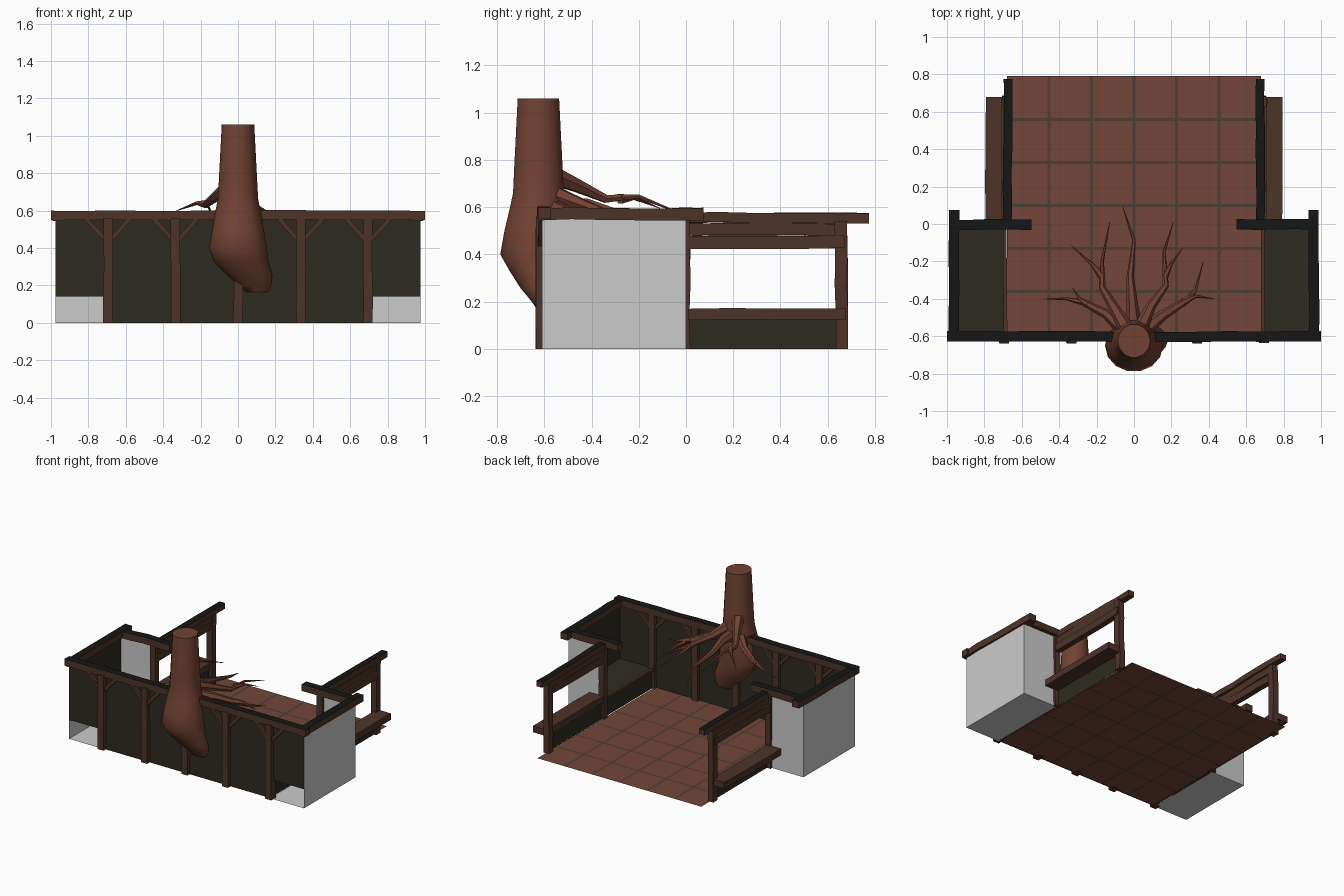
import bpy, bmesh, math, random
from mathutils import Vector

if "Cube" in bpy.data.objects:
    bpy.data.objects.remove(bpy.data.objects["Cube"])

random.seed(4)


def mat(name, rgb):
    m = bpy.data.materials.new(name)
    m.diffuse_color = (*rgb, 1)
    m.use_nodes = True
    m.node_tree.nodes["Principled BSDF"].inputs["Base Color"].default_value = m.diffuse_color
    return m


BARK = mat("bark", (0.17, 0.055, 0.033))
WOOD = mat("timber", (0.075, 0.034, 0.023))
DARK = mat("weathered_top", (0.008, 0.008, 0.008))
WALL = mat("plaster", (0.028, 0.024, 0.016))
TILE = mat("tile", (0.17, 0.062, 0.042))
GROUT = mat("grout", (0.075, 0.05, 0.032))


def finish(bm, name, mats):
    bmesh.ops.recalc_face_normals(bm, faces=bm.faces)
    me = bpy.data.meshes.new(name)
    bm.to_mesh(me)
    bm.free()
    for m in mats:
        me.materials.append(m)
    ob = bpy.data.objects.new(name, me)
    bpy.context.collection.objects.link(ob)
    return ob


def loft(bm, rings):
    loops = [[bm.verts.new(p) for p in r] for r in rings]
    n = len(loops[0])
    for a, b in zip(loops, loops[1:]):
        for i in range(n):
            bm.faces.new((a[i], a[(i + 1) % n], b[(i + 1) % n], b[i]))
    bm.faces.new(loops[0])
    bm.faces.new(loops[-1])


def beam(name, a, b, w, h, cuts=1, wobble=0.003, dark_top=False):
    """Slightly uneven timber from a to b, w across and h deep."""
    a, b = Vector(a), Vector(b)
    d = (b - a).normalized()
    side = d.cross(Vector((0, 0, 1)))
    side = side.normalized() if side.length > 0.01 else Vector((1, 0, 0))
    up = side.cross(d)
    rings = []
    for i in range(cuts + 1):
        c = a.lerp(b, i / cuts) + (side + up) * random.uniform(-wobble, wobble)
        rings.append([c + side * w / 2 * u + up * h / 2 * v
                      for u, v in ((-1, -1), (1, -1), (1, 1), (-1, 1))])
    bm = bmesh.new()
    loft(bm, rings)
    bmesh.ops.recalc_face_normals(bm, faces=bm.faces)
    for f in bm.faces:
        f.material_index = int(dark_top and f.normal.z > 0.7)
    return finish(bm, name, [WOOD, DARK])


def panel(name, pts, m=None):
    bm = bmesh.new()
    bm.faces.new([bm.verts.new(p) for p in pts])
    return finish(bm, name, [m] if m else [])


def side_panel(name, x, y0, y1, z0, z1, m=None):
    return panel(name, [(x, y0, z0), (x, y1, z0), (x, y1, z1), (x, y0, z1)], m)


def cross_panel(name, y, x0, x1, z0, z1, m=None):
    return panel(name, [(x0, y, z0), (x1, y, z0), (x1, y, z1), (x0, y, z1)], m)


def flat_panel(name, z, x0, x1, y0, y1, m=None):
    return panel(name, [(x0, y0, z), (x1, y0, z), (x1, y1, z), (x0, y1, z)], m)


# Tiled floor: grid whose narrow rows are the grout lines
def stops(lo, hi, lines):
    out = [lo]
    for c in lines:
        out += [c - 0.008, c + 0.008]
    return out + [hi]


xs = stops(-0.68, 0.68, [-0.455, -0.227, 0, 0.227, 0.455])
ys = stops(-0.61, 0.79, [-0.36, -0.13, 0.1, 0.33, 0.56])
bm = bmesh.new()
grid = [[bm.verts.new((x, y, 0.002)) for x in xs] for y in ys]
for j in range(len(ys) - 1):
    for i in range(len(xs) - 1):
        f = bm.faces.new((grid[j][i], grid[j][i + 1], grid[j + 1][i + 1], grid[j + 1][i]))
        f.material_index = int(i % 2 == 1 or j % 2 == 1)
finish(bm, "tiled_floor", [TILE, GROUT])

# Front wall, its posts, braces and top rail
cross_panel("front_wall", -0.605, -0.69, 0.69, 0, 0.56, WALL)
beam("front_top_rail", (-1, -0.602, 0.576), (1, -0.602, 0.576), 0.055, 0.05, 12, 0.003, True)
for x in (-0.695, -0.335, 0, 0.335, 0.695):
    beam("front_post", (x, -0.608, 0), (x, -0.608, 0.56), 0.05, 0.055, 4)
    for s in (-1, 1):
        if x:
            beam("front_brace", (x + s * 0.01, -0.606, 0.44), (x + s * 0.115, -0.606, 0.555),
                 0.04, 0.024)

for s in (-1, 1):
    xi, xo = s * 0.69, s * 0.975
    # Alcove: front, bench top, linings and plain outer shell
    cross_panel("alcove_front", -0.605, xi, xo, 0.14, 0.56, WALL)
    flat_panel("alcove_bench", 0.14, xi, xo, -0.605, -0.002, WALL)
    side_panel("alcove_bench_front", s * 0.688, -0.605, 0, 0, 0.14, WALL)
    side_panel("alcove_lining", s * 0.97, -0.605, -0.002, 0.14, 0.55, WALL)
    side_panel("alcove_outer_shell", xo, -0.61, 0, 0, 0.55)
    cross_panel("alcove_back_shell", 0, xi, xo, 0, 0.55)
    flat_panel("alcove_base", 0, xi, xo, -0.61, 0)
    beam("alcove_bench_edge", (xi, -0.59, 0.14), (xi, 0, 0.14), 0.02, 0.02)
    beam("alcove_side_rail", (s * 0.962, -0.625, 0.571), (s * 0.962, 0.075, 0.571),
         0.055, 0.05, 5, 0.003, True)
    beam("alcove_back_rail", (s * 0.548, -0.003, 0.571), (s * 0.985, -0.003, 0.571),
         0.055, 0.05, 4, 0.003, True)
    beam("alcove_post", (s * 0.69, -0.003, 0), (s * 0.69, -0.003, 0.55), 0.045, 0.04, 4)

    # Rear side railing with outboard ledge
    beam("railing_top", (s * 0.675, 0.01, 0.556), (s * 0.675, 0.775, 0.553),
         0.046, 0.042, 6, 0.003, True)
    beam("railing_upper_board", (s * 0.682, 0.01, 0.506), (s * 0.682, 0.672, 0.506),
         0.035, 0.05, 4)
    beam("railing_lower_board", (s * 0.69, 0.01, 0.452), (s * 0.69, 0.672, 0.452),
         0.042, 0.054, 4)
    beam("railing_post", (s * 0.682, 0.658, 0), (s * 0.682, 0.658, 0.54), 0.045, 0.052, 4)
    side_panel("railing_base_panel", s * 0.684, 0, 0.65, 0, 0.14, WALL)
    beam("railing_ledge", (s * 0.735, 0.01, 0.146), (s * 0.735, 0.678, 0.146),
         0.115, 0.048, 4)

# Tree trunk: rings of (z, centre x, centre y, half width x, half width y)
rings = []
for z, cx, cy, rx, ry in [(0.165, 0.1, -0.6, 0.06, 0.03), (0.2, 0.09, -0.605, 0.088, 0.05),
                          (0.26, 0.06, -0.62, 0.122, 0.085), (0.33, 0.015, -0.635, 0.145, 0.115),
                          (0.4, 0, -0.65, 0.155, 0.14), (0.5, 0, -0.642, 0.138, 0.13),
                          (0.6, 0, -0.63, 0.12, 0.118), (0.66, 0, -0.625, 0.108, 0.11),
                          (0.75, 0, -0.625, 0.103, 0.106), (1.06, 0, -0.625, 0.087, 0.09)]:
    rings.append([(cx + rx * math.cos(t), cy + ry * math.sin(t), z)
                  for t in (k * math.tau / 14 for k in range(14))])
bm = bmesh.new()
loft(bm, rings)
trunk = finish(bm, "tree_trunk", [BARK])

# Forked roots reaching into the room: (start radius, path)
roots = [
    (0.04, [(-0.04, -0.58, 0.6), (-0.15, -0.48, 0.56), (-0.27, -0.42, 0.52), (-0.36, -0.4, 0.49), (-0.48, -0.4, 0.45)]),
    (0.02, [(-0.25, -0.43, 0.53), (-0.29, -0.4, 0.52), (-0.33, -0.34, 0.49)]),
    (0.045, [(-0.03, -0.58, 0.74), (-0.1, -0.46, 0.69), (-0.17, -0.34, 0.635), (-0.17, -0.2, 0.645), (-0.13, 0.01, 0.56)]),
    (0.024, [(-0.17, -0.28, 0.635), (-0.22, -0.22, 0.64), (-0.34, -0.11, 0.595)]),
    (0.045, [(0, -0.56, 0.6), (-0.01, -0.42, 0.61), (-0.02, -0.28, 0.57), (0, -0.09, 0.53), (-0.06, 0.09, 0.47)]),
    (0.04, [(0.03, -0.57, 0.66), (0.09, -0.44, 0.61), (0.17, -0.33, 0.57), (0.16, -0.15, 0.56), (0.21, 0.01, 0.52)]),
    (0.02, [(0.165, -0.28, 0.57), (0.2, -0.21, 0.57), (0.26, -0.13, 0.54)]),
    (0.042, [(0.04, -0.58, 0.6), (0.15, -0.49, 0.57), (0.28, -0.41, 0.53), (0.33, -0.35, 0.5), (0.37, -0.2, 0.45)]),
    (0.022, [(0.26, -0.42, 0.54), (0.33, -0.385, 0.53), (0.43, -0.4, 0.51)]),
]
smooth = [trunk]
for r, path in roots:
    cu = bpy.data.curves.new("root_path", 'CURVE')
    cu.dimensions = '3D'
    cu.bevel_depth = r
    cu.bevel_resolution = 1
    cu.use_fill_caps = True
    sp = cu.splines.new('POLY')
    sp.points.add(len(path) - 1)
    for i, p in enumerate(path):
        sp.points[i].co = (*p, 1)
        sp.points[i].radius = max(0.04, 1 - (i / (len(path) - 1)) ** 0.8)
    tmp = bpy.data.objects.new("root_path", cu)
    bpy.context.collection.objects.link(tmp)
    me = bpy.data.meshes.new_from_object(tmp.evaluated_get(bpy.context.evaluated_depsgraph_get()))
    bpy.data.objects.remove(tmp)
    me.materials.clear()
    me.materials.append(BARK)
    ob = bpy.data.objects.new("tree_root", me)
    bpy.context.collection.objects.link(ob)
    smooth.append(ob)

bpy.ops.object.select_all(action='DESELECT')
for ob in smooth:
    ob.select_set(True)
bpy.context.view_layer.objects.active = trunk
bpy.ops.object.shade_smooth_by_angle(angle=math.radians(50))
